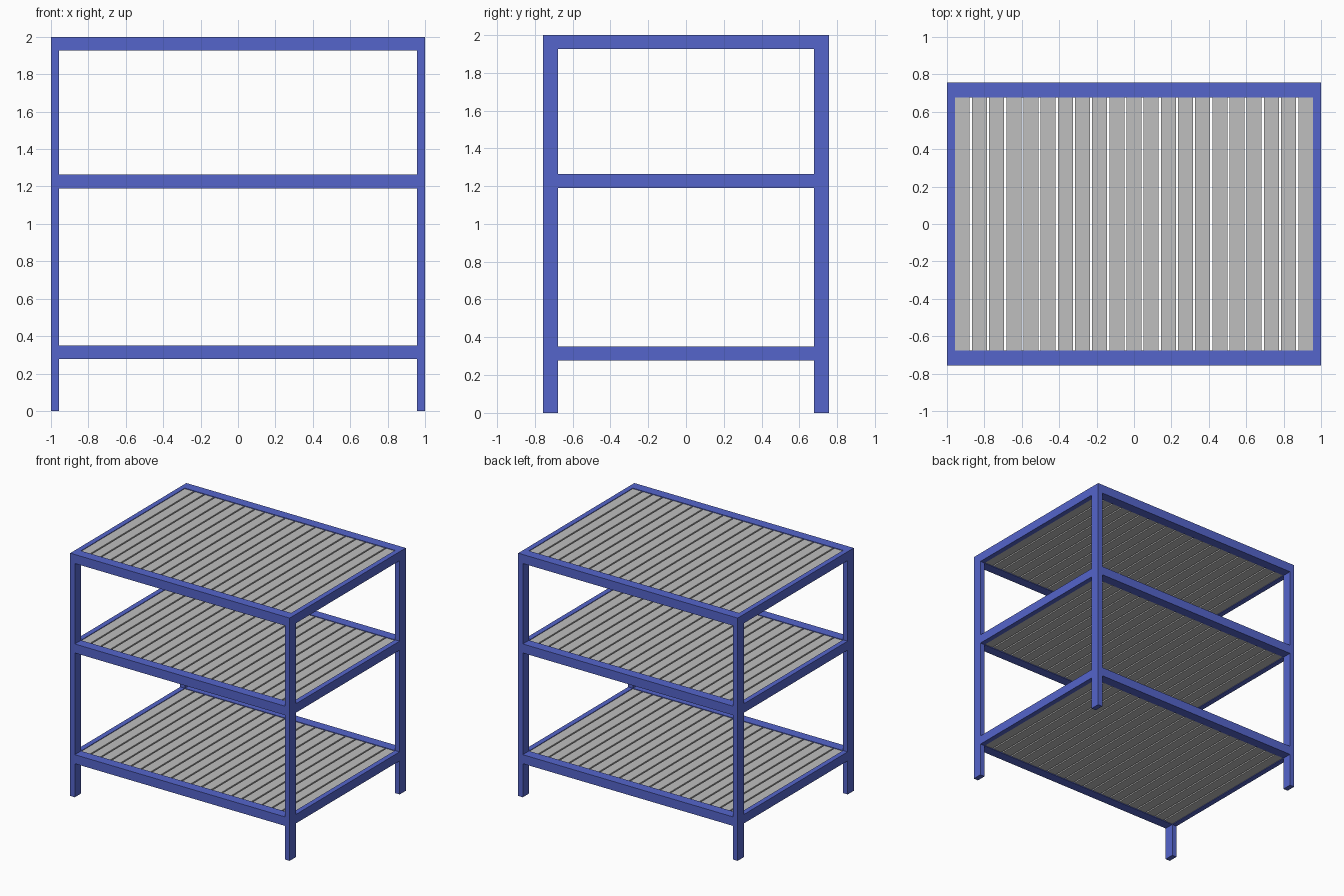
import bpy
import bmesh
from mathutils import Matrix, Vector

if "Cube" in bpy.data.objects:
    bpy.data.objects.remove(bpy.data.objects["Cube"], do_unlink=True)


def make_material(name, colour):
    mat = bpy.data.materials.new(name)
    mat.use_nodes = True
    mat.diffuse_color = colour
    mat.node_tree.nodes["Principled BSDF"].inputs["Base Color"].default_value = colour
    return mat


BLUE = make_material("blue_paint", (0.09, 0.13, 0.6, 1))
GREY = make_material("grey_slats", (0.52, 0.52, 0.52, 1))

# Overall sizes
HALF_X, HALF_Y, HEIGHT = 1.0, 0.756, 2.0
LEG_X, LEG_Y = 0.042, 0.08
RAIL_H = 0.074
SHELF_TOPS = {"bottom": 0.351, "middle": 1.263, "top": HEIGHT}
IN_X, IN_Y = HALF_X - LEG_X, HALF_Y - LEG_Y
SLATS, GAP = 21, 0.012


def make_boxes(name, boxes, mat):
    """Build one object from boxes given as (low corner, high corner)."""
    bm = bmesh.new()
    for low, high in boxes:
        low, high = Vector(low), Vector(high)
        matrix = Matrix.Translation((low + high) / 2) @ Matrix.Diagonal((*(high - low), 1))
        bmesh.ops.create_cube(bm, size=1, matrix=matrix)
    mesh = bpy.data.meshes.new(name)
    bm.to_mesh(mesh)
    bm.free()
    mesh.materials.append(mat)
    obj = bpy.data.objects.new(name, mesh)
    bpy.context.collection.objects.link(obj)


def span(side, inner, outer):
    return sorted((side * inner, side * outer))


# Corner legs
for y_name, sy in (("front", -1), ("back", 1)):
    for x_name, sx in (("right", -1), ("left", 1)):
        x0, x1 = span(sx, IN_X, HALF_X)
        y0, y1 = span(sy, IN_Y, HALF_Y)
        make_boxes(f"{y_name}_{x_name}_leg", [((x0, y0, 0), (x1, y1, HEIGHT))], BLUE)

for shelf, top in SHELF_TOPS.items():
    base = top - RAIL_H
    # Long rails at front and back
    for name, side in (("front", -1), ("back", 1)):
        y0, y1 = span(side, IN_Y, HALF_Y)
        make_boxes(f"{shelf}_{name}_rail", [((-IN_X, y0, base), (IN_X, y1, top))], BLUE)
    # Short rails at the sides
    for name, side in (("right", -1), ("left", 1)):
        x0, x1 = span(side, IN_X, HALF_X)
        make_boxes(f"{shelf}_{name}_rail", [((x0, -IN_Y, base), (x1, IN_Y, top))], BLUE)
    # Slatted deck, set just inside the frame
    pitch = (2 * IN_X + GAP) / SLATS
    slats = []
    for i in range(SLATS):
        x = -IN_X + i * pitch
        slats.append(((x, -IN_Y, base + 0.005), (x + pitch - GAP, IN_Y, top - 0.005)))
    make_boxes(f"{shelf}_shelf_slats", slats, GREY)
